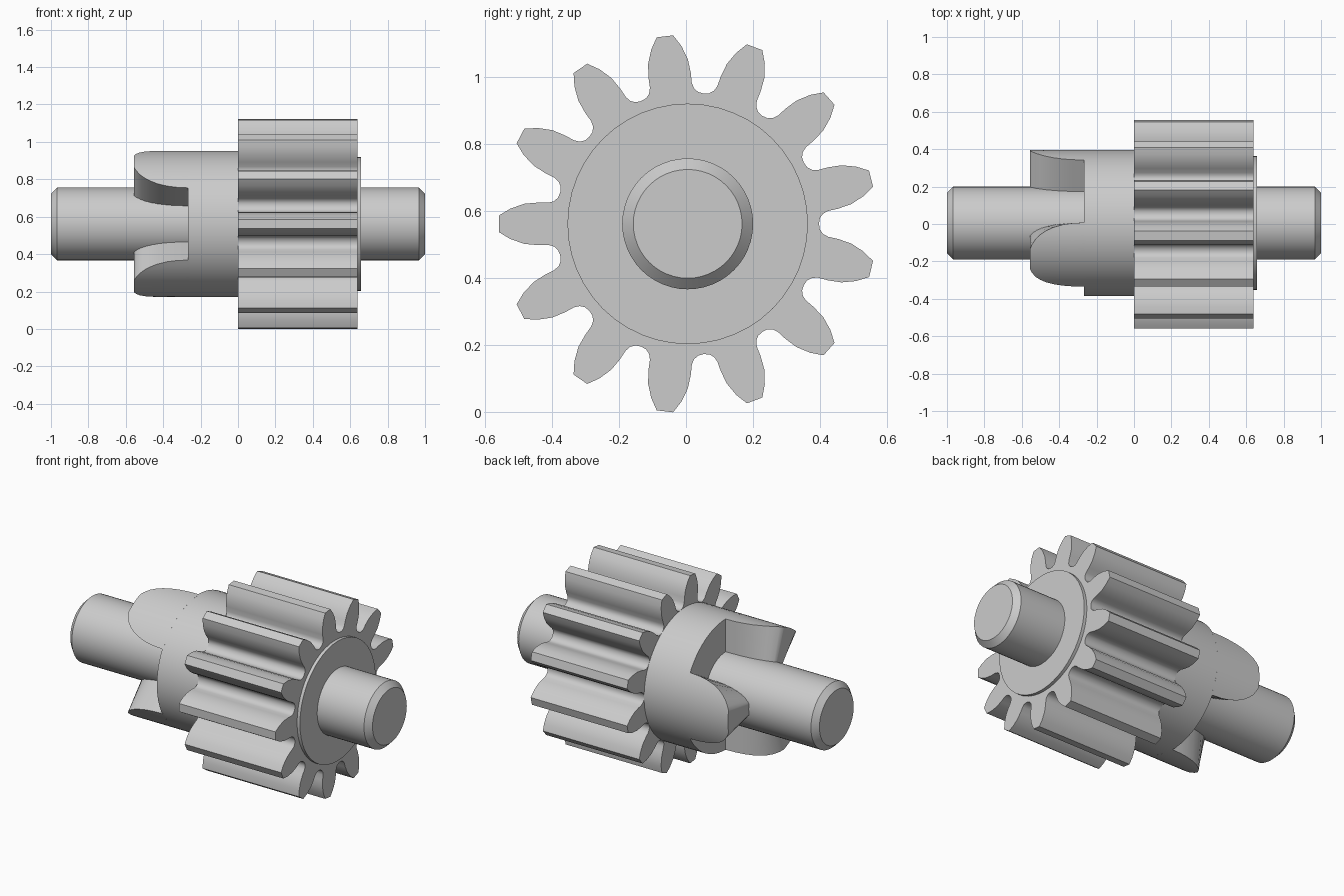
import bpy, bmesh
from math import cos, sin, pi, radians

CENTRE = (0, 0.005, 0.5615)
TEETH = 13

if "Cube" in bpy.data.objects:
    bpy.data.objects.remove(bpy.data.objects["Cube"], do_unlink=True)


def polar(r, angle):
    return r * cos(angle), r * sin(angle)


def circle(r, sides=48):
    return [polar(r, 2 * pi * i / sides) for i in range(sides)]


def loft(name, sections):
    """Skin closed (y, z) outlines placed along x, and cap both ends."""
    bm = bmesh.new()
    rings = [[bm.verts.new((x, y, z)) for y, z in outline] for x, outline in sections]
    n = len(rings[0])
    for a, b in zip(rings, rings[1:]):
        for i in range(n):
            j = (i + 1) % n
            bm.faces.new((a[i], a[j], b[j], b[i]))
    bm.faces.new(rings[0])
    bm.faces.new(rings[-1])
    bmesh.ops.recalc_face_normals(bm, faces=bm.faces)
    mesh = bpy.data.meshes.new(name)
    bm.to_mesh(mesh)
    bm.free()
    obj = bpy.data.objects.new(name, mesh)
    obj.location = CENTRE
    bpy.context.collection.objects.link(obj)
    bpy.ops.object.select_all(action='DESELECT')
    obj.select_set(True)
    bpy.context.view_layer.objects.active = obj
    bpy.ops.object.shade_smooth_by_angle(angle=radians(35))
    return obj


def gear_outline():
    # Half a tooth from tip to root: radius, half angle in degrees
    flank = [(0.563, 2.5), (0.53, 4.9), (0.49, 7.0), (0.45, 8.1),
             (0.42, 8.6), (0.404, 9.6), (0.394, 11.4)]
    outline = []
    for t in range(TEETH):
        mid = pi + 2 * pi * t / TEETH
        outline += [polar(r, mid - radians(a)) for r, a in reversed(flank)]
        outline += [polar(r, mid + radians(a)) for r, a in flank]
        outline.append(polar(0.391, mid + pi / TEETH))
    return outline


def lug_outline(mid, half, steps=16):
    sweep = [mid + half * (2 * i / steps - 1) for i in range(steps + 1)]
    return ([polar(0.391, a) for a in sweep] +
            [polar(0.16, a) for a in reversed(sweep)])


# Chamfered shaft running right through
loft("shaft", [(-1, circle(0.162)), (-0.967, circle(0.195)),
               (0.967, circle(0.195)), (1, circle(0.162))])

# Toothed wheel and the thin boss on its face
teeth = gear_outline()
loft("gear", [(0, teeth), (0.638, teeth)])
loft("gear_boss", [(0.6, circle(0.358)), (0.657, circle(0.358))])

# Clutch collar
loft("collar", [(-0.267, circle(0.391, 72)), (0.01, circle(0.391, 72))])

# Three clutch lugs with rounded tips: x, half angle in degrees
lug = [(-0.555, 9.5), (-0.545, 13), (-0.525, 17.5), (-0.5, 21), (-0.47, 24),
       (-0.43, 26.7), (-0.38, 28.8), (-0.33, 29.9), (-0.26, 30.5)]
for k in range(3):
    mid = 2 * pi * k / 3
    loft(f"clutch_lug_{k + 1}", [(x, lug_outline(mid, radians(h))) for x, h in lug])
